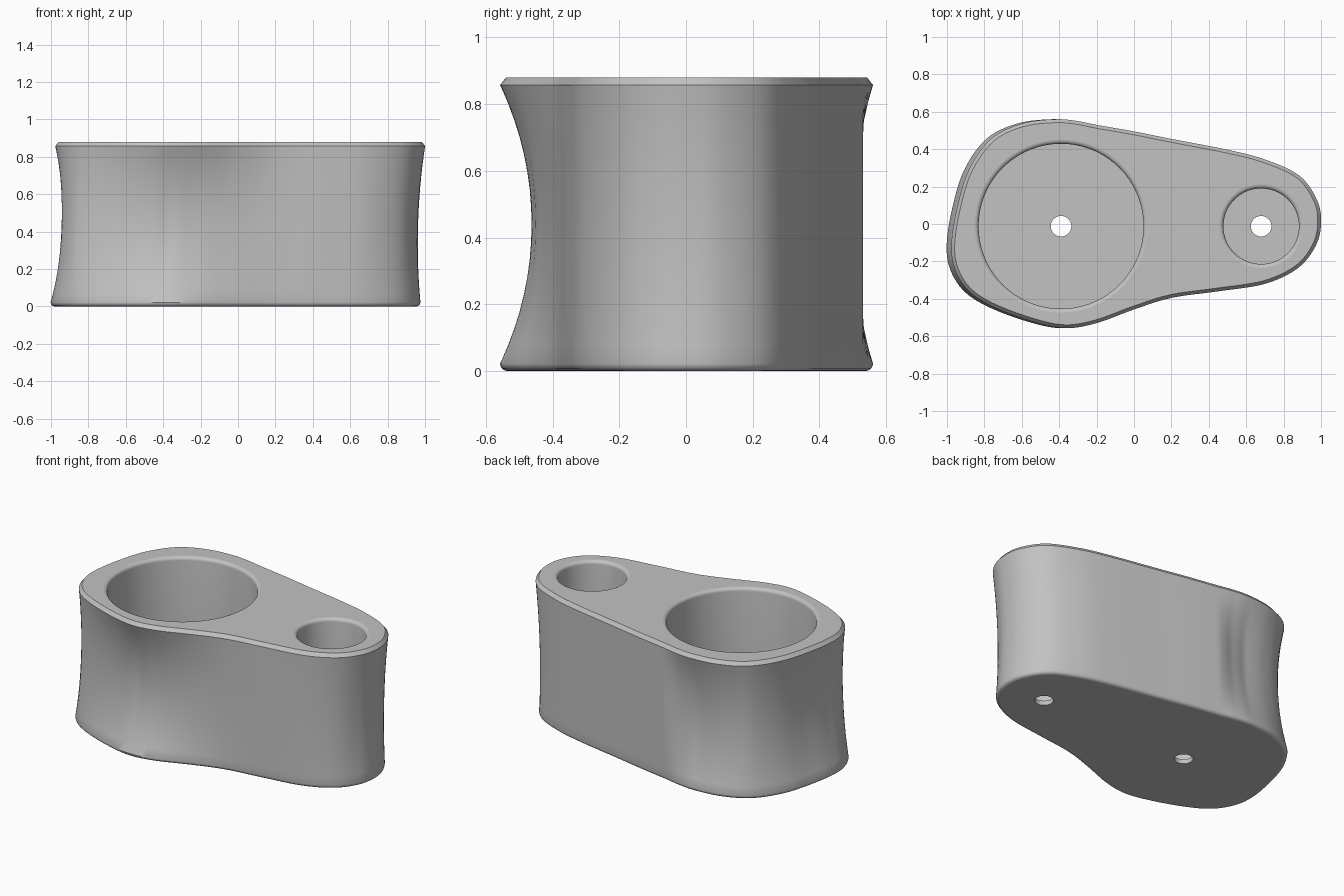
import bpy, bmesh, math
from mathutils import Vector

if "Cube" in bpy.data.objects:
    bpy.data.objects.remove(bpy.data.objects["Cube"], do_unlink=True)

HEIGHT, RIM, FILLET, LEAN = 0.88, 0.857, 0.022, 0.025

grey = bpy.data.materials.new("plain grey")
grey.use_nodes = True
grey.diffuse_color = (0.54, 0.54, 0.54, 1)
grey.node_tree.nodes["Principled BSDF"].inputs["Base Color"].default_value = (0.54, 0.54, 0.54, 1)


def make_object(name, bm):
    bmesh.ops.recalc_face_normals(bm, faces=bm.faces)
    mesh = bpy.data.meshes.new(name)
    bm.to_mesh(mesh)
    bm.free()
    mesh.materials.append(grey)
    obj = bpy.data.objects.new(name, mesh)
    bpy.context.collection.objects.link(obj)
    return obj


def smooth_loop(points, steps):
    """Closed Catmull-Rom curve in x and y; the pinch (z) is blended linearly."""
    out, n = [], len(points)
    for i in range(n):
        a, b, c, d = (Vector(points[(i + k) % n]) for k in (-1, 0, 1, 2))
        for s in range(steps):
            t = s / steps
            p = 0.5 * (2 * b + (c - a) * t + (2 * a - 5 * b + 4 * c - d) * t * t
                       + (3 * b - a - 3 * c + d) * t ** 3)
            p.z = b.z + (c.z - b.z) * t
            out.append(p)
    return out


# Rim outline: x, y and how far the wall pinches in at mid height
outline = smooth_loop([
    (1, 0, .027), (.98, .125, .02), (.885, .258, .01), (.7, .345, 0), (.5, .397, 0),
    (.2, .455, 0), (0, .495, 0), (-.2, .53, 0), (-.3, .55, .04), (-.42, .56, .07),
    (-.6, .537, .06), (-.765, .455, .045), (-.885, .285, .05), (-.95, .07, .06),
    (-.977, -.12, .057), (-.955, -.25, .03), (-.88, -.363, .02), (-.75, -.445, .04),
    (-.55, -.52, .07), (-.37, -.557, .099), (-.2, -.53, .08), (0, -.457, .04),
    (.2, -.395, .01), (.45, -.36, 0), (.7, -.32, .005), (.875, -.237, .015),
    (.97, -.12, .025)], 6)

# Ring heights and edge insets: rounded foot, waisted wall, chamfered rim
levels = []
for k in range(5):
    a = math.pi / 2 * k / 4
    levels.append((FILLET * (1 - math.cos(a)), FILLET * (1 - math.sin(a))))
for k in range(1, 17):
    levels.append((FILLET + (RIM - FILLET) * k / 16, 0))
levels.append((HEIGHT, 0.018))

# Body: stacked rings of the outline
bm = bmesh.new()
rings = []
count = len(outline)
for z, edge in levels:
    t = min(max((z - FILLET) / (RIM - FILLET), 0), 1)
    waist = 1 - (2 * t - 1) ** 2
    ring = []
    for i, p in enumerate(outline):
        tangent = outline[(i + 1) % count] - outline[i - 1]
        normal = Vector((tangent.y, -tangent.x)).normalized()
        q = p.xy - normal * (edge + p.z * waist)
        ring.append(bm.verts.new((q.x - LEAN * (1 - t), q.y, z)))
    rings.append(ring)
for low, high in zip(rings, rings[1:]):
    for i in range(count):
        j = (i + 1) % count
        bm.faces.new((low[i], low[j], high[j], high[i]))
bm.faces.new(rings[0])
bm.faces.new(rings[-1])
body = make_object("holder_body", bm)


def pocket_cutter(name, x, y, radius, lip=0.022, floor=0.03, drain=0.055):
    """Lathed pocket with a rounded mouth and a drain hole."""
    profile = [(0, -.1), (drain, -.1), (drain, floor), (radius, floor)]
    for k in range(6):
        a = math.pi - math.pi / 2 * k / 5
        profile.append((radius + lip + lip * math.cos(a), HEIGHT - lip + lip * math.sin(a)))
    profile += [(radius + lip, HEIGHT + .1), (0, HEIGHT + .1)]
    bm = bmesh.new()
    verts = [bm.verts.new((x + r, y, z)) for r, z in profile]
    edges = [bm.edges.new(pair) for pair in zip(verts, verts[1:])]
    bmesh.ops.spin(bm, geom=verts + edges, cent=(x, y, 0), axis=(0, 0, 1),
                   angle=math.tau, steps=72, use_merge=True)
    bmesh.ops.remove_doubles(bm, verts=bm.verts, dist=1e-5)
    obj = make_object(name, bm)
    obj.hide_render = True
    return obj


# Large and small pockets
bpy.context.view_layer.objects.active = body
for name, x, radius in (("large_pocket", -.39, .441), ("small_pocket", .68, .202)):
    cutter = pocket_cutter(name, x, -.012, radius)
    cut = body.modifiers.new(name, "BOOLEAN")
    cut.operation = "DIFFERENCE"
    cut.solver = "EXACT"
    cut.object = cutter
    bpy.ops.object.modifier_apply(modifier=name)
    bpy.data.objects.remove(cutter, do_unlink=True)

# Smooth walls, flat top and bottom
bpy.ops.object.select_all(action="DESELECT")
body.select_set(True)
bpy.ops.object.shade_smooth_by_angle(angle=math.radians(32))
for face in body.data.polygons:
    if abs(face.normal.z) > 0.999:
        face.use_smooth = False
